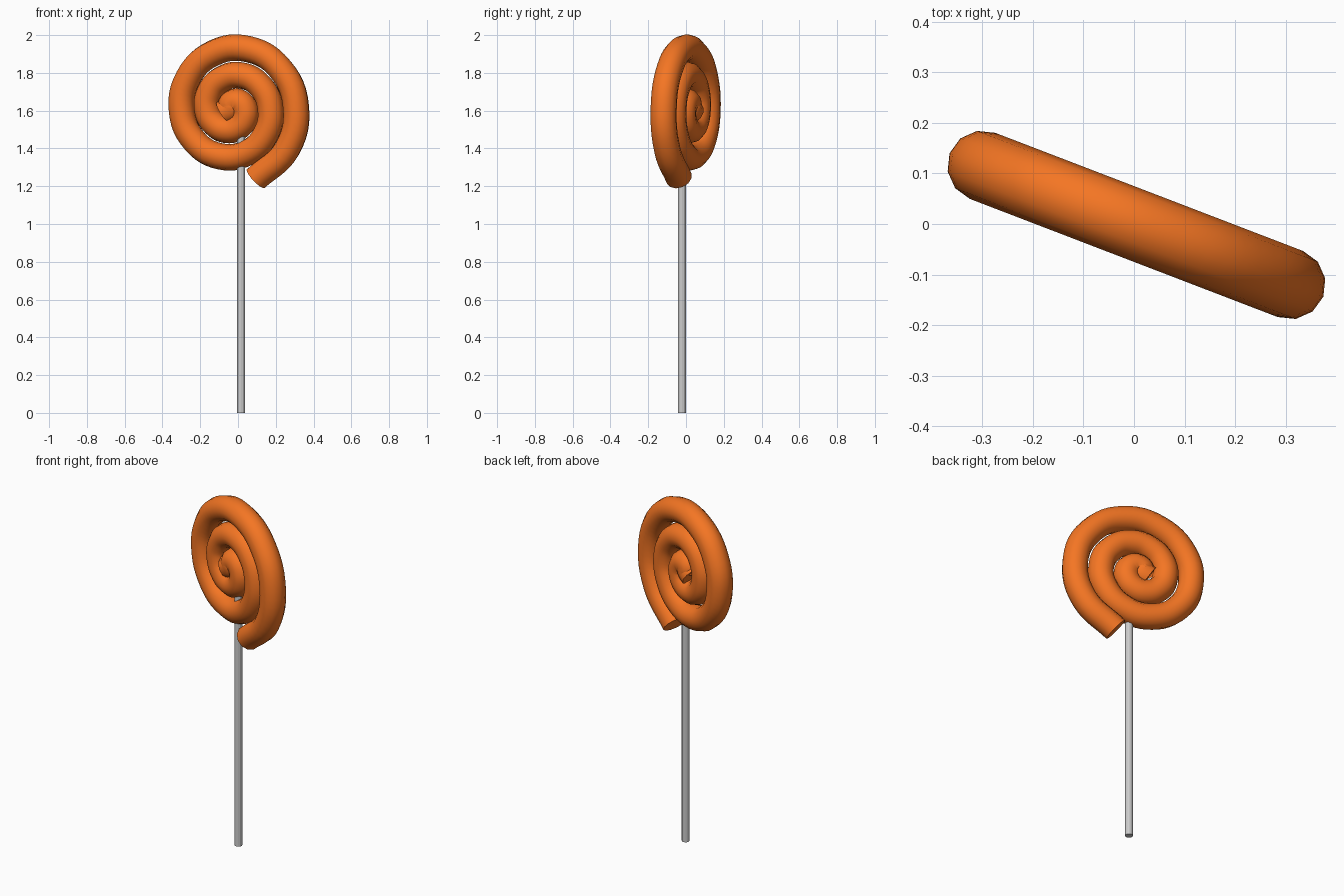
import bpy
import math

if "Cube" in bpy.data.objects:
    bpy.data.objects.remove(bpy.data.objects["Cube"])

TILT = math.radians(-21)          # candy disc is turned about the stick
CU, CZ, PITCH, TUBE = -0.031, 1.607, 0.145, 0.07

# Spiral path, from the outer end inwards: angle in degrees, anticlockwise
points = []
STEP = 36
END_ANGLE, END_R = -70, 0.389
for i in range(27):
    turn = i * STEP
    r = END_R - PITCH * turn / 360
    a = math.radians(END_ANGLE + turn)
    points.append((CU + r * math.cos(a), CZ + r * math.sin(a)))
points.append((-0.077, 1.59))     # blunt inner end

# Candy: round tube swept along the spiral
curve = bpy.data.curves.new("candy_spiral", 'CURVE')
curve.dimensions = '3D'
curve.bevel_depth = TUBE
curve.bevel_resolution = 4
curve.resolution_u = 6
curve.use_fill_caps = True
spline = curve.splines.new('BEZIER')
spline.bezier_points.add(len(points) - 1)
for bp, (u, z) in zip(spline.bezier_points, points):
    bp.co = (u * math.cos(TILT), u * math.sin(TILT), z)
    bp.handle_left_type = bp.handle_right_type = 'AUTO'
candy = bpy.data.objects.new("candy_spiral", curve)
bpy.context.collection.objects.link(candy)

mat = bpy.data.materials.new("orange_candy")
mat.diffuse_color = (0.91, 0.18, 0.017, 1)
mat.use_nodes = True
mat.node_tree.nodes["Principled BSDF"].inputs["Base Color"].default_value = mat.diffuse_color
curve.materials.append(mat)

bpy.ops.object.select_all(action='DESELECT')
candy.select_set(True)
bpy.context.view_layer.objects.active = candy
bpy.ops.object.convert(target='MESH')
bpy.ops.object.shade_smooth_by_angle(angle=math.radians(40))

# Stick
TOP = 1.5
bpy.ops.mesh.primitive_cylinder_add(vertices=12, radius=0.021, depth=TOP,
                                    location=(0.017, -0.021, TOP / 2))
bpy.context.object.name = "stick"
